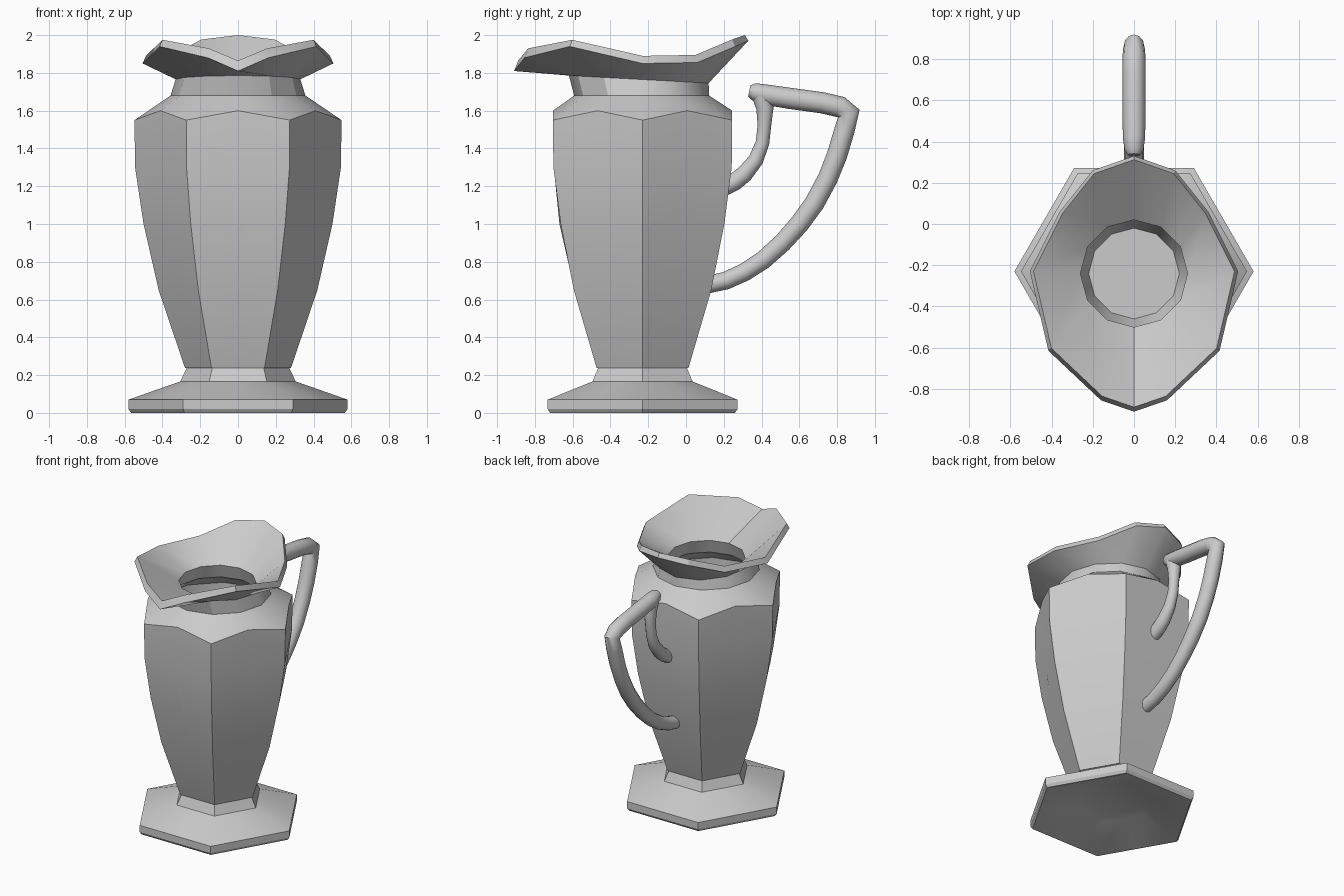
import bpy, bmesh, math
from mathutils import Vector

if "Cube" in bpy.data.objects:
    bpy.data.objects.remove(bpy.data.objects["Cube"])

CY = -0.23   # vessel axis sits in front of the origin
N = 12


def finish(name, rings, angle):
    """Loft closed rings of points into a capped mesh object."""
    bm = bmesh.new()
    loops = [[bm.verts.new(p) for p in r] for r in rings]
    for a, b in zip(loops, loops[1:]):
        n = len(a)
        for i in range(n):
            j = (i + 1) % n
            bm.faces.new((a[i], a[j], b[j], b[i]))
    bm.faces.new(loops[0])
    bm.faces.new(loops[-1])
    bmesh.ops.recalc_face_normals(bm, faces=bm.faces)
    me = bpy.data.meshes.new(name)
    bm.to_mesh(me)
    bm.free()
    ob = bpy.data.objects.new(name, me)
    bpy.context.collection.objects.link(ob)
    bpy.ops.object.select_all(action='DESELECT')
    ob.select_set(True)
    bpy.context.view_layer.objects.active = ob
    bpy.ops.object.shade_smooth_by_angle(angle=math.radians(angle))
    return ob


def ring(rx, z, ry=None, cy=CY, hexa=False, mid=0.0, tilt=0.0):
    """12 points starting at the front; hexa pulls every other one onto a hexagon side."""
    ry = ry or rx
    pts = []
    for i in range(N):
        a = -math.pi / 2 + i * 2 * math.pi / N
        flat = i % 2 == 0
        k = math.cos(math.pi / 6) if hexa and flat else 1
        pts.append((rx * k * math.cos(a), cy + ry * k * math.sin(a),
                    z + (mid if flat else 0) + tilt * math.sin(a)))
    return pts


def mirror_ring(half):
    return half + [(-x, y, z) for x, y, z in half[-2:0:-1]]


# Wavy spout rim: right half, front to back
lower = [(0, -.91, 1.81), (.16, -.855, 1.88), (.415, -.615, 1.94), (.505, -.23, 1.85),
         (.36, .06, 1.855), (.2, .26, 1.94), (0, .33, 1.97)]
lift = [.055, .05, .035, .04, .04, .037, .03]
upper = [(x * .965, CY + (y - CY) * .968, z + h) for (x, y, z), h in zip(lower, lift)]

# Vessel: inside floor up to the rim, then down the outside
inside = [(.22, .27), (.35, .65), (.43, 1.0), (.46, 1.3), (.46, 1.54), (.29, 1.66), (.26, 1.76)]
outside = [(.548, 1.55), (.545, 1.3), (.5, 1.0), (.42, .65), (.285, .25), (.28, .238)]
rings = [ring(r, z, cy=-.24) for r, z in inside]
rings += [mirror_ring(upper), mirror_ring(lower)]
rings += [ring(.33, 1.766, ry=.37, cy=-.25, tilt=-.02), ring(.357, 1.68, cy=-.235)]
rings += [ring(r, z, hexa=True, mid=.05 if z == 1.55 else 0) for r, z in outside]
finish("pitcher_vessel", rings, 32)

# Hexagonal foot with a hollow underside
foot = [(.28, .10), (.55, .0), (.565, .0), (.58, .02), (.58, .07), (.41, .13),
        (.306, .166), (.28, .22), (.27, .242)]
finish("foot", [ring(r, z, hexa=True) for r, z in foot], 32)


def tube(name, path, sides=12):
    """Mitred round tube in the x = 0 plane; path holds (y, z, radius)."""
    p = [Vector((0, y, z)) for y, z, r in path]
    out = []
    for i, (y, z, r) in enumerate(path):
        a = (p[i] - p[i - 1]).normalized() if i else (p[1] - p[0]).normalized()
        b = (p[i + 1] - p[i]).normalized() if i < len(p) - 1 else a
        t = (a + b).normalized()
        nrm = Vector((0, -t.z, t.y)) / max(.75, t.dot(a))
        out.append([p[i] + r * (math.cos(q) * Vector((1, 0, 0)) + math.sin(q) * nrm)
                    for q in (k * 2 * math.pi / sides for k in range(sides))])
    return finish(name, out, 50)


# Handle: top strap, sharp corner, long sweep down to the body
tube("handle", [(.335, 1.705, .03), (.36, 1.70, .046), (.42, 1.685, .054), (.55, 1.665, .056),
                (.72, 1.642, .056), (.815, 1.62, .056), (.862, 1.585, .05), (.84, 1.5, .054),
                (.80, 1.365, .054), (.75, 1.24, .053), (.68, 1.11, .053), (.60, 1.0, .052),
                (.51, .90, .05), (.41, .81, .049), (.31, .745, .048), (.21, .70, .047),
                (.12, .68, .046)])
# Inner brace from the strap to the shoulder
tube("handle_brace", [(.40, 1.68, .05), (.418, 1.61, .045), (.415, 1.52, .036), (.405, 1.43, .036),
                      (.37, 1.34, .04), (.31, 1.265, .045), (.26, 1.225, .047), (.2, 1.195, .047)])
